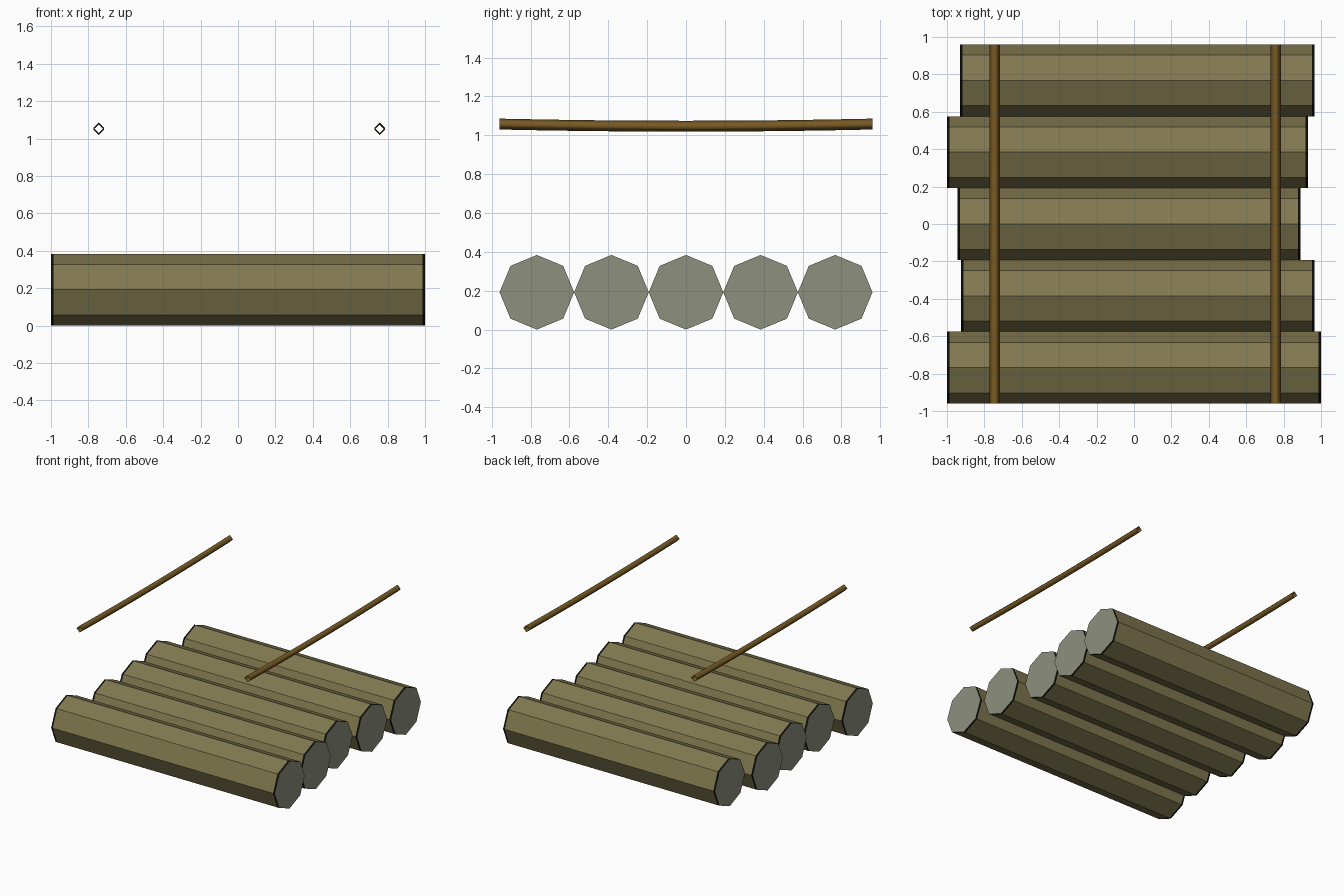
import bpy
import bmesh
from math import sin, cos, pi

cube = bpy.data.objects.get("Cube")
if cube:
    bpy.data.objects.remove(cube, do_unlink=True)


def material(name, rgb):
    mat = bpy.data.materials.new(name)
    mat.use_nodes = True
    mat.diffuse_color = (*rgb, 1)
    mat.node_tree.nodes["Principled BSDF"].inputs["Base Color"].default_value = (*rgb, 1)
    return mat


BARK = material("olive bark", (0.22, 0.19, 0.08))
RIM = material("black rim", (0.004, 0.004, 0.003))
CUT = material("grey cut wood", (0.27, 0.28, 0.21))
POLE = material("brown pole", (0.19, 0.105, 0.018))


def tube(name, rings, materials, capped=False):
    """Skin a list of point rings, optionally closing both ends."""
    bm = bmesh.new()
    loops = [[bm.verts.new(p) for p in ring] for ring in rings]
    n = len(loops[0])
    for a, b in zip(loops, loops[1:]):
        for i in range(n):
            j = (i + 1) % n
            bm.faces.new((a[i], a[j], b[j], b[i]))
    if capped:
        bm.faces.new(loops[0])
        bm.faces.new(loops[-1])
    bmesh.ops.recalc_face_normals(bm, faces=bm.faces)
    mesh = bpy.data.meshes.new(name)
    bm.to_mesh(mesh)
    bm.free()
    for mat in materials:
        mesh.materials.append(mat)
    obj = bpy.data.objects.new(name, mesh)
    bpy.context.collection.objects.link(obj)
    return obj


# Five octagonal logs side by side, each with its own overhang
R = 0.192
BAND = 0.014
ENDS = [(-1, 1), (-0.925, 0.965), (-0.945, 0.89), (-1, 0.93), (-0.93, 0.965)]
for k, (x0, x1) in enumerate(ENDS):
    y = (k - 2) * 2 * R
    rings = [[(x, y + R * cos(i * pi / 4), R + R * sin(i * pi / 4)) for i in range(8)]
             for x in (x0, x0 + BAND, x1 - BAND, x1)]
    log = tube(f"log_{k + 1}", rings, [BARK, RIM, CUT], capped=True)
    for f in log.data.polygons:
        if abs(f.normal.x) > 0.9:
            f.material_index = 2            # sawn ends
        elif f.center.x < x0 + BAND or f.center.x > x1 - BAND:
            f.material_index = 1            # dark rims

# Two thin, slightly sagging open poles above the logs
STEPS = 8
for name, x in (("right_pole", -0.745), ("left_pole", 0.757)):
    rings = []
    for s in range(STEPS + 1):
        t = 2 * s / STEPS - 1
        z = 1.047 + 0.011 * t * t
        rings.append([(x + 0.028 * cos(i * pi / 2), 0.96 * t, z + 0.028 * sin(i * pi / 2))
                      for i in range(4)])
    pole = tube(name, rings, [POLE])
    pole.data.shade_smooth()
